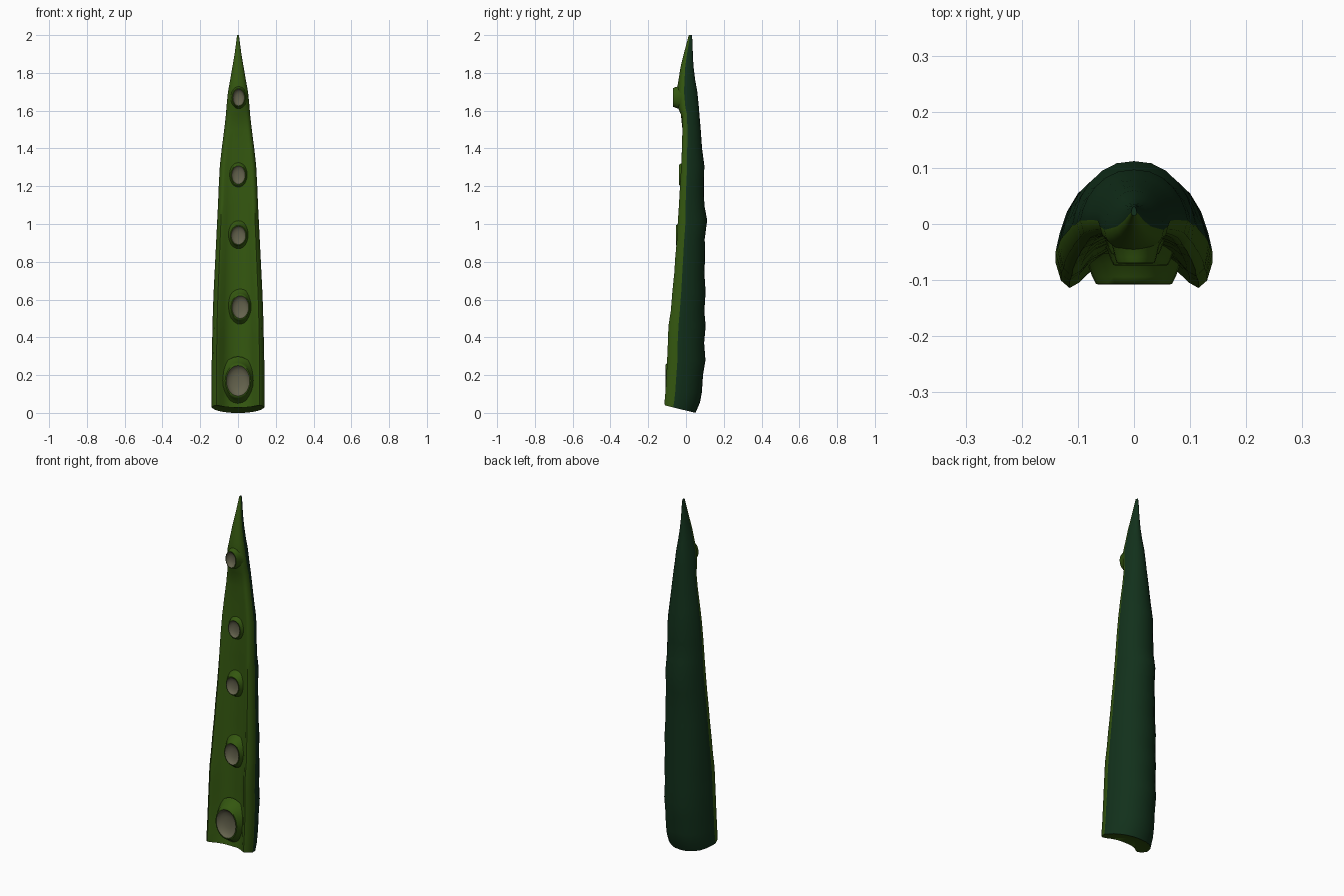
import bpy, bmesh, math


def material(name, rgb):
    m = bpy.data.materials.new(name)
    m.diffuse_color = (*rgb, 1)
    return m


DARK = material("dark green skin", (0.006, 0.030, 0.011))
LIGHT = material("light green underside", (0.034, 0.095, 0.005))
GREY = material("grey sucker", (0.130, 0.125, 0.075))

# Tentacle stations: height, half width, front y, back y, groove depth factor
STATIONS = [
    (0.00, 0.140, -0.112, 0.050, 1.0), (0.055, 0.140, -0.114, 0.074, 1.0),
    (0.11, 0.140, -0.109, 0.084, 1.0), (0.20, 0.140, -0.103, 0.090, 1.0),
    (0.28, 0.139, -0.100, 0.103, 1.0), (0.37, 0.137, -0.096, 0.096, 1.0),
    (0.46, 0.135, -0.093, 0.104, 1.0), (0.54, 0.133, -0.083, 0.097, 0.9),
    (0.64, 0.129, -0.075, 0.104, 0.9), (0.74, 0.124, -0.067, 0.097, 0.8),
    (0.82, 0.120, -0.062, 0.101, 0.8), (0.92, 0.115, -0.055, 0.099, 0.7),
    (1.02, 0.110, -0.050, 0.112, 0.7), (1.10, 0.106, -0.046, 0.097, 0.6),
    (1.20, 0.102, -0.040, 0.095, 0.6), (1.31, 0.096, -0.035, 0.097, 0.5),
    (1.40, 0.086, -0.031, 0.085, 0.4), (1.50, 0.073, -0.028, 0.078, 0.3),
    (1.58, 0.064, -0.030, 0.071, 0.1), (1.62, 0.061, -0.044, 0.068, 0.0),
    (1.70, 0.053, -0.050, 0.060, 0.0), (1.76, 0.042, -0.040, 0.049, 0.0),
    (1.83, 0.030, -0.029, 0.040, 0.0), (1.90, 0.018, -0.012, 0.036, 0.0),
    (1.96, 0.010, 0.004, 0.035, 0.0), (2.00, 0.005, 0.015, 0.031, 0.0)]

# Half cross-section: x share of width, y share of depth, groove and flat variants
HALF = [(0, 0.29, 0.0), (0.30, 0.27, 0.02), (0.55, 0.17, 0.06), (0.70, 0.05, 0.10),
        (0.82, 0.0, 0.15), (0.93, 0.07, 0.22), (1.0, 0.27, 0.36), (0.95, 0.42, 0.5),
        (0.86, 0.60, 0.64), (0.72, 0.76, 0.77), (0.52, 0.89, 0.9), (0.28, 0.98, 0.97),
        (0, 1.0, 1.0)]
SECTION = HALF + [(-x, a, b) for x, a, b in HALF[-2:0:-1]]
N = len(SECTION)


def finish(bm, name, mats, angle=50):
    bmesh.ops.recalc_face_normals(bm, faces=bm.faces)
    me = bpy.data.meshes.new(name)
    bm.to_mesh(me)
    bm.free()
    ob = bpy.data.objects.new(name, me)
    bpy.context.collection.objects.link(ob)
    for m in mats:
        me.materials.append(m)
    bpy.ops.object.select_all(action='DESELECT')
    ob.select_set(True)
    bpy.context.view_layer.objects.active = ob
    bpy.ops.object.shade_smooth_by_angle(angle=math.radians(angle))
    return ob


def loft(bm, rings, rule):
    n = len(rings[0])
    for r0, r1 in zip(rings, rings[1:]):
        for i in range(n):
            j = (i + 1) % n
            f = bm.faces.new((r0[i], r0[j], r1[j], r1[i]))
            f.material_index = rule(i)


# Tapered arm: domed dark back, grooved light front
bm = bmesh.new()
rings = []
for k, (z, w, front, back, g) in enumerate(STATIONS):
    ring = []
    for x, a, b in SECTION:
        s = a * g + b * (1 - g)
        lift = 0.04 * (1 - s) if k == 0 else 0   # base slants down to the back
        ring.append(bm.verts.new((x * w, front + (back - front) * s, z + lift)))
    rings.append(ring)
loft(bm, rings, lambda i: 1 if i < 6 or i >= N - 6 else 0)
bm.faces.new(rings[-1]).material_index = 0
# Base cap, fanned from its middle
mid = bm.verts.new((0, 0.0, 0.025))
for i in range(N):
    bm.faces.new((mid, rings[0][i], rings[0][(i + 1) % N])).material_index = 1
finish(bm, "tentacle_arm", [DARK, LIGHT])

# Suckers: x, height, half width, half height, rim y, depth back to the arm
SUCKERS = [(0.0, 0.17, 0.064, 0.083, -0.108, 0.055), (0.012, 0.56, 0.046, 0.062, -0.074, 0.042),
           (0.002, 0.94, 0.040, 0.050, -0.054, 0.036), (0.002, 1.26, 0.037, 0.050, -0.038, 0.032),
           (0.003, 1.67, 0.032, 0.046, -0.070, 0.045)]
# Radius share and depth share, from the collar foot over the rim into the cup
PROFILE = [(1.55, 1.0), (1.30, 0.68), (1.16, 0.25), (1.06, 0.02),
           (0.97, 0.0), (0.88, 0.16), (0.70, 0.32), (0.40, 0.42)]
SIDES = 24
for n, (cx, cz, rx, rz, rim, depth) in enumerate(SUCKERS):
    bm = bmesh.new()
    rings = []
    for r, d in PROFILE:
        rings.append([bm.verts.new((cx + r * rx * math.cos(2 * math.pi * i / SIDES),
                                    rim + d * depth,
                                    cz + r * rz * math.sin(2 * math.pi * i / SIDES)))
                      for i in range(SIDES)])
    loft(bm, rings[:5], lambda i: 0)
    loft(bm, rings[4:], lambda i: 1)
    c = bm.verts.new((cx, rim + 0.45 * depth, cz))
    for i in range(SIDES):
        bm.faces.new((c, rings[-1][i], rings[-1][(i + 1) % SIDES])).material_index = 1
    # open shell: make the cup face the front
    ob = finish(bm, "sucker_%d" % (n + 1), [LIGHT, GREY])
    if ob.data.polygons[-1].normal.y > 0:
        ob.data.flip_normals()
